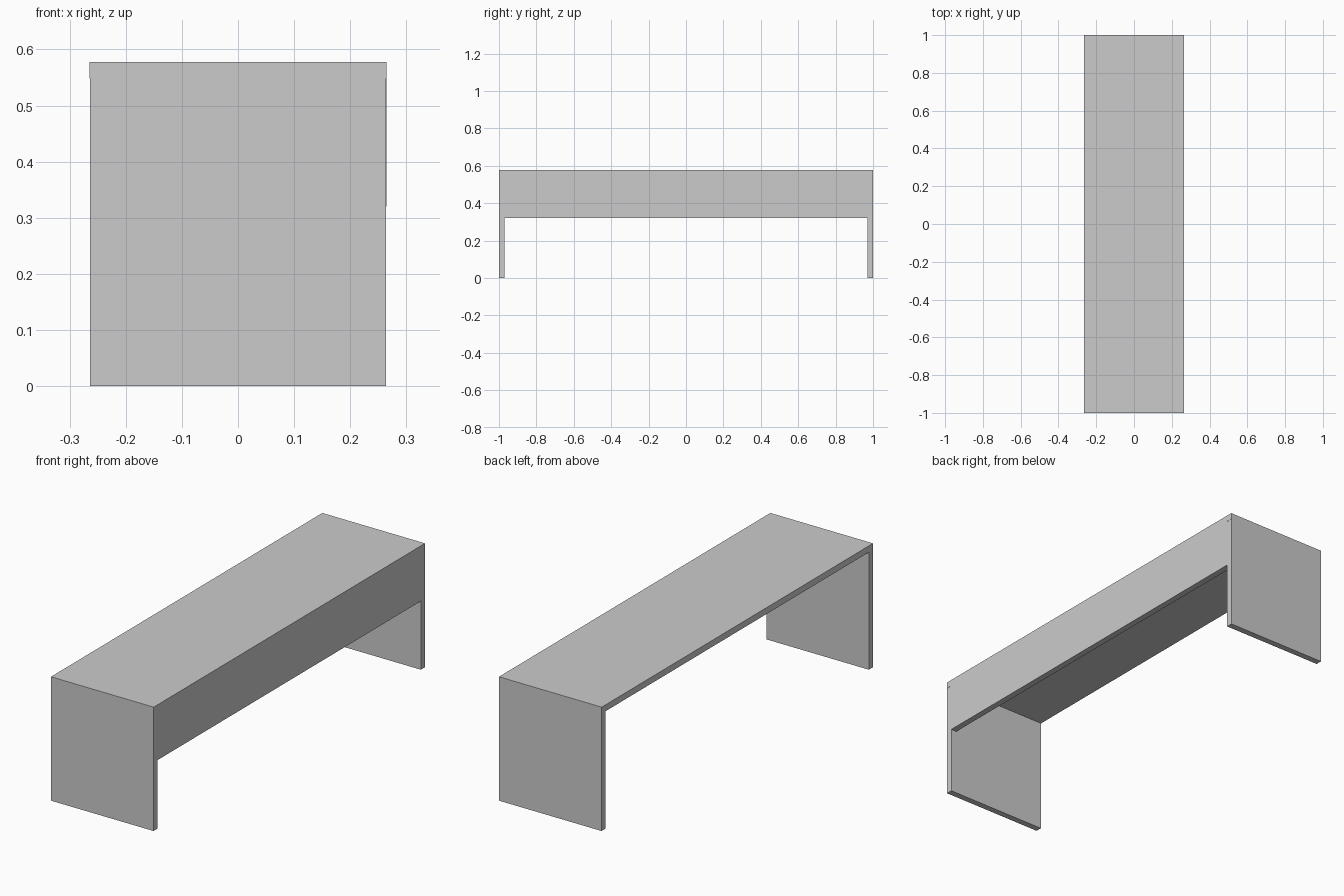
import bpy

if "Cube" in bpy.data.objects:
    bpy.data.objects.remove(bpy.data.objects["Cube"])


def box(name, x, y, z):
    """Axis-aligned box from (min, max) ranges."""
    bpy.ops.mesh.primitive_cube_add(
        size=1, location=[(a + b) / 2 for a, b in (x, y, z)])
    obj = bpy.context.object
    obj.name = name
    obj.scale = [b - a for a, b in (x, y, z)]
    bpy.ops.object.transform_apply(location=False, rotation=False, scale=True)
    return obj


HALF_W, HALF_L, HEIGHT, T = 0.265, 1.0, 0.578, 0.03
UNDER = HEIGHT - T

# Desk top
box("desk_top", (-HALF_W, HALF_W), (-HALF_L, HALF_L), (UNDER, HEIGHT))

# End panels carrying the top
for name, side in (("front_end_panel", -1), ("back_end_panel", 1)):
    y = sorted((side * (HALF_L - T), side * HALF_L))
    box(name, (-HALF_W + 0.001, HALF_W - 0.001), y, (0, UNDER))

# Modesty panel along the right side, between the ends
box("modesty_panel", (HALF_W - T, HALF_W), (-HALF_L + T, HALF_L - T), (0.32, UNDER))
